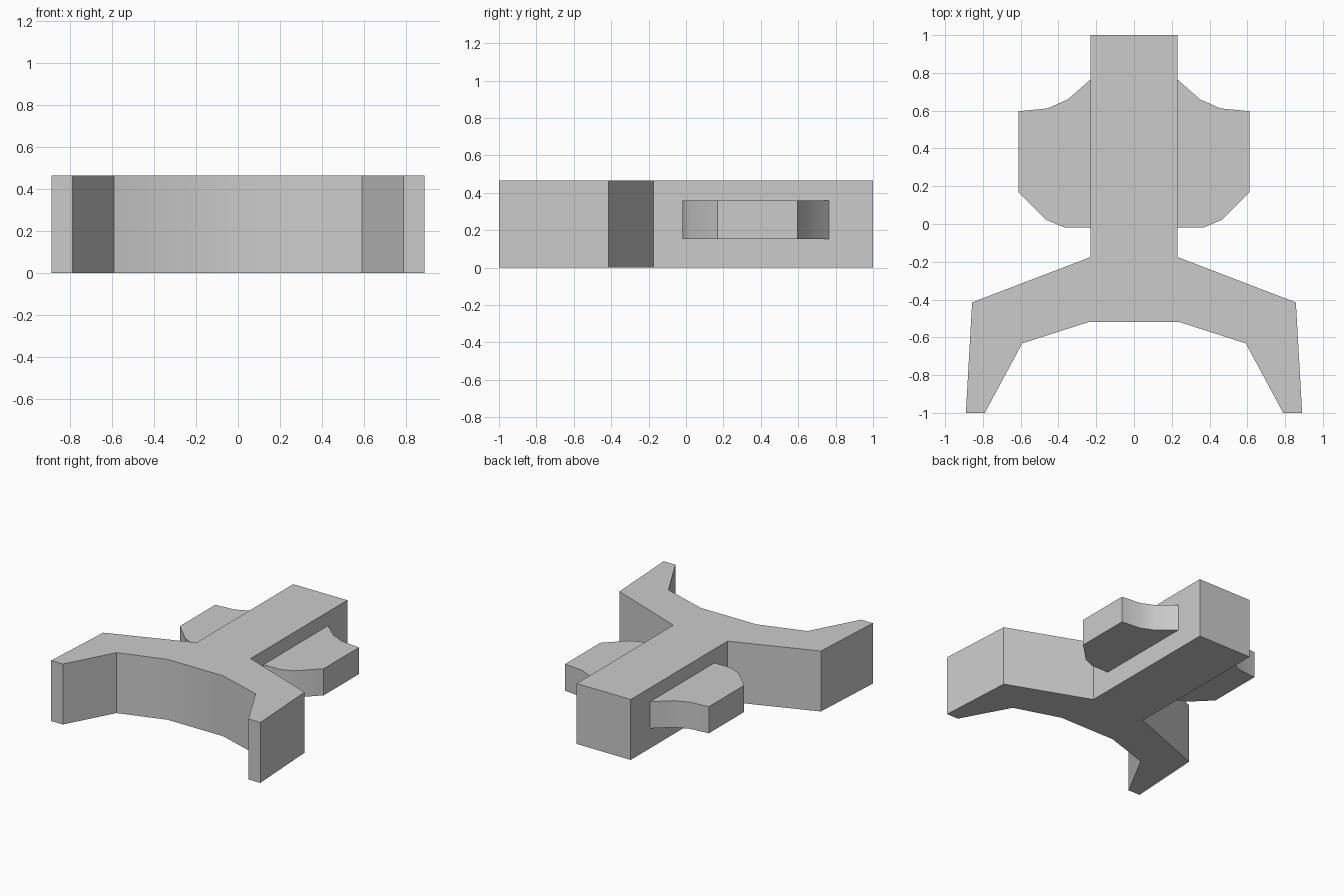
import bpy, bmesh, math

if "Cube" in bpy.data.objects:
    bpy.data.objects.remove(bpy.data.objects["Cube"])


def extrude_outline(name, outline, z0, z1):
    """Closed prism from an xy outline, smooth only across shallow bends."""
    bm = bmesh.new()
    face = bm.faces.new([bm.verts.new((x, y, z0)) for x, y in outline])
    ext = bmesh.ops.extrude_face_region(bm, geom=[face], use_keep_orig=True)
    top = [v for v in ext["geom"] if isinstance(v, bmesh.types.BMVert)]
    bmesh.ops.translate(bm, verts=top, vec=(0, 0, z1 - z0))
    bmesh.ops.recalc_face_normals(bm, faces=bm.faces[:])
    mesh = bpy.data.meshes.new(name)
    bm.to_mesh(mesh)
    bm.free()
    obj = bpy.data.objects.new(name, mesh)
    bpy.context.collection.objects.link(obj)
    bpy.ops.object.select_all(action='DESELECT')
    obj.select_set(True)
    bpy.context.view_layer.objects.active = obj
    bpy.ops.object.shade_smooth_by_angle(angle=math.radians(30))
    return obj


def mirrored(points):
    return [(-x, y) for x, y in reversed(points)]


# Forked body: straight stem with two splayed legs
half_body = [(0.23, 1.0), (0.23, -0.175), (0.857, -0.415), (0.89, -1.0),
             (0.79, -1.0), (0.592, -0.632), (0.237, -0.518)]
extrude_outline("forked_body", half_body + mirrored(half_body), 0, 0.465)

# Thinner side wings, flush against the stem
wing = [(0.23, 0.765), (0.35, 0.66), (0.457, 0.612), (0.612, 0.597),
        (0.612, 0.168), (0.465, 0.022), (0.37, -0.018), (0.23, -0.018)]
extrude_outline("right_wing", wing, 0.153, 0.358)
extrude_outline("left_wing", mirrored(wing), 0.153, 0.358)
